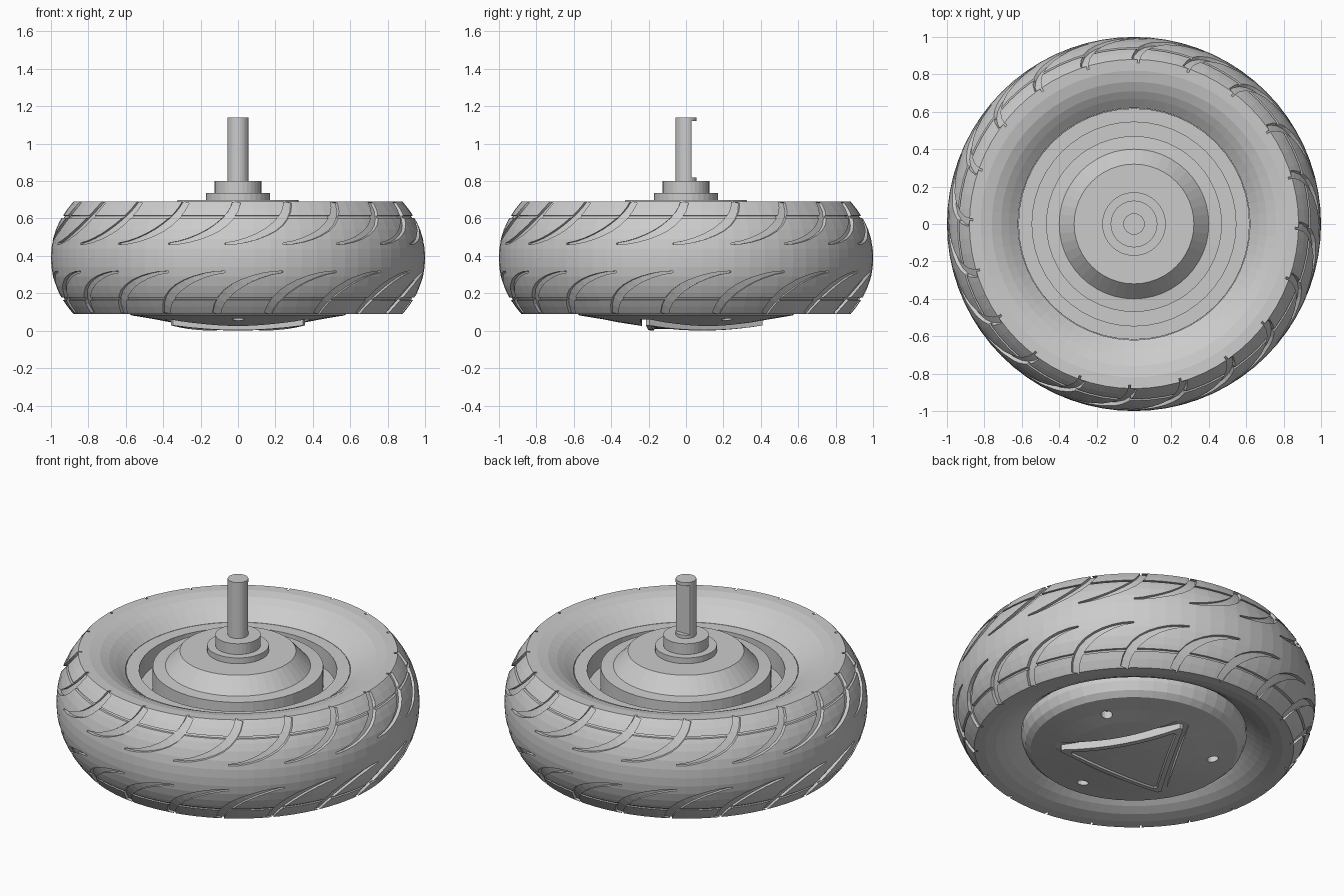
import bpy, bmesh
from math import sin, cos, pi, radians, hypot

if "Cube" in bpy.data.objects:
    bpy.data.objects.remove(bpy.data.objects["Cube"])

MID = 0.39          # tyre mid plane height


def finish(bm, name):
    bmesh.ops.remove_doubles(bm, verts=bm.verts, dist=1e-5)
    bmesh.ops.recalc_face_normals(bm, faces=bm.faces)
    me = bpy.data.meshes.new(name)
    bm.to_mesh(me)
    bm.free()
    ob = bpy.data.objects.new(name, me)
    bpy.context.collection.objects.link(ob)
    return ob


def skin(bm, rings, closed=False):
    """Bridge equal-length point rings; cap the ends unless closed."""
    vs = [[bm.verts.new(p) for p in r] for r in rings]
    n = len(vs[0])
    pairs = list(zip(vs, vs[1:])) + ([(vs[-1], vs[0])] if closed else [])
    for a, b in pairs:
        for i in range(n):
            j = (i + 1) % n
            bm.faces.new((a[i], a[j], b[j], b[i]))
    if not closed:
        bm.faces.new(vs[0])
        bm.faces.new(vs[-1])


def circle(r, z, n, ymax=9):
    return [(r * cos(2 * pi * i / n), min(r * sin(2 * pi * i / n), ymax), z)
            for i in range(n)]


def lathe(name, profile, n, closed=False):
    bm = bmesh.new()
    skin(bm, [circle(r, z, n) for r, z in profile], closed)
    return finish(bm, name)


def cut(ob, cutter):
    """Subtract the cutter, bake the result and delete the cutter."""
    cutter.hide_render = True
    m = ob.modifiers.new("cut", 'BOOLEAN')
    m.operation, m.solver, m.object = 'DIFFERENCE', 'EXACT', cutter
    bpy.context.view_layer.update()
    me = bpy.data.meshes.new_from_object(
        ob.evaluated_get(bpy.context.evaluated_depsgraph_get()))
    ob.modifiers.clear()
    ob.data = me
    bpy.data.objects.remove(cutter)


def tyre_r(z):
    return 1 - 0.12 * (min(abs(z - MID), 0.32) / 0.3) ** 2.2


# Tyre: rounded tread with a thin ring groove, and rolled side wall; top half mirrored
half = [(tyre_r(MID + d), d) for d in (0.05, 0.1, 0.15, 0.19, 0.212)]
half += [(tyre_r(MID + 0.212) - 0.012, 0.213), (tyre_r(MID + 0.225) - 0.012, 0.224)]
half += [(tyre_r(MID + d), d) for d in (0.225, 0.26, 0.29)]
half += [(0.88, 0.3), (0.82, 0.298), (0.76, 0.285), (0.71, 0.262), (0.67, 0.235), (0.62, 0.195)]
profile = [(r, MID - d) for r, d in reversed(half)] + [(1, MID)] + [(r, MID + d) for r, d in half]
tyre = lathe("tyre", profile, 72, closed=True)

# Tread grooves: tapered curved strips, repeated round both shoulders
COUNT, STEPS = 20, 9


def groove_path(s):
    return 0.38 * sin(s * pi / 2 * 0.9), 0.465 + 0.222 * s ** 1.6


bm = bmesh.new()
for k in range(COUNT):
    base = radians(-94) + 2 * pi * k / COUNT
    for side in (1, -1):
        rings = []
        for i in range(STEPS + 1):
            s = i / STEPS
            a, z = groove_path(s)
            a2, z2 = groove_path(s + 0.01)
            length = hypot(a2 - a, z2 - z)
            na, nz = -(z2 - z) / length, (a2 - a) / length
            w = 0.004 + 0.02 * min(1, s * 1.6)
            ring = []
            for off, dr in ((-w, -0.02), (w, -0.02), (w, 0.03), (-w, 0.03)):
                ang = base + side * (a + na * off)
                zz = z + nz * off
                r = tyre_r(zz) + dr
                ring.append((r * cos(ang), r * sin(ang), MID + side * (zz - MID)))
            rings.append(ring)
        skin(bm, rings)
cut(tyre, finish(bm, "groove_cutter"))

# Motor housing with ring channel and coned top
lathe("motor_housing", [(0.618, 0.2), (0.618, 0.585), (0.545, 0.585), (0.545, 0.47),
                        (0.47, 0.47), (0.47, 0.605), (0.40, 0.61), (0.32, 0.70)], 48)

# Axle collars
lathe("axle_flange", [(0.17, 0.69), (0.17, 0.735)], 32)
lathe("axle_collar", [(0.125, 0.73), (0.125, 0.80)], 32)

# Axle with a flat milled on its back side
bm = bmesh.new()
skin(bm, [circle(0.057, z, 32, y) for z, y in
          ((0.79, 9), (0.82, 9), (0.8201, 0.03), (1.12, 0.03), (1.1201, 9), (1.14, 9))])
finish(bm, "axle")


# Three-sided outline with slightly hollow sides
def tri_outline(scale):
    pts = []
    corners = [radians(90 + 120 * k) for k in range(3)]
    for k in range(3):
        a, b = corners[k], corners[(k + 1) % 3]
        for i in range(9):
            t = 0.03 + 0.94 * i / 8
            bow = 1 - 0.25 * t * (1 - t)
            x = 0.43 * (cos(a) * (1 - t) + cos(b) * t) * bow
            y = 0.43 * (sin(a) * (1 - t) + sin(b) * t) * bow
            pts.append((x * scale, y * scale))
    return pts


# Domed bottom cap with bolt holes and a shallow pocket
cap = lathe("hub_cap", [(0.62, 0.21), (0.62, 0.16), (0.60, 0.11), (0.57, 0.082), (0.46, 0.064),
                        (0.36, 0.045), (0.2, 0.02), (0.05, 0.012)], 48)
bm = bmesh.new()
skin(bm, [[(x, y, z) for x, y in tri_outline(1.16)] for z in (-0.05, 0.06)])
cut(cap, finish(bm, "pocket_cutter"))
bm = bmesh.new()
for k in range(3):
    cx, cy = 0.44 * cos(radians(30 + 120 * k)), 0.44 * sin(radians(30 + 120 * k))
    skin(bm, [[(x + cx, y + cy, z) for x, y, z in circle(0.032, h, 16)] for h in (-0.05, 0.1)])
cut(cap, finish(bm, "bolt_hole_cutter"))

# Raised triangular panel with a sunk centre
bm = bmesh.new()
rings = [[(x, y, 0.07) for x, y in tri_outline(1)]]
for scale, lift in ((1, 0), (0.86, 0), (0.83, 0.01), (0.4, 0.01), (0.1, 0.01)):
    rings.append([(x, y, max(0.0, 0.2 * (x * x + y * y) - 0.005) + lift)
                  for x, y in tri_outline(scale)])
skin(bm, rings)
finish(bm, "cap_panel")
